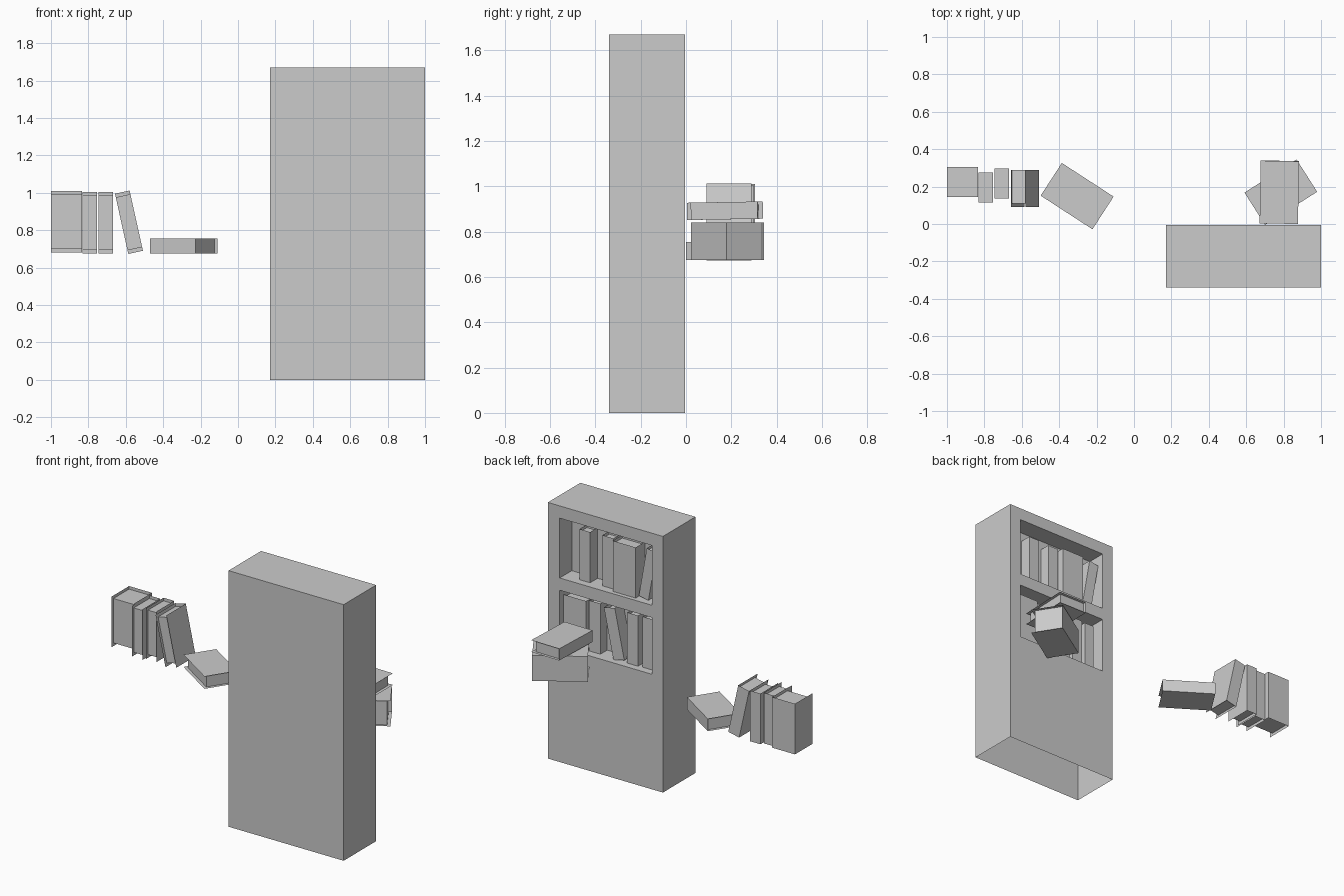
import bpy
from math import radians
from mathutils import Matrix

if "Cube" in bpy.data.objects:
    bpy.data.objects.remove(bpy.data.objects["Cube"])


def mesh_object(name, quads):
    """Make an object from a list of four-corner faces."""
    verts = [p for q in quads for p in q]
    faces = [tuple(range(4 * i, 4 * i + 4)) for i in range(len(quads))]
    me = bpy.data.meshes.new(name)
    me.from_pydata(verts, [], faces)
    ob = bpy.data.objects.new(name, me)
    bpy.context.collection.objects.link(ob)
    return ob


def x_quad(x, y0, y1, z0, z1):
    return [(x, y0, z0), (x, y1, z0), (x, y1, z1), (x, y0, z1)]


def y_quad(y, x0, x1, z0, z1):
    return [(x0, y, z0), (x1, y, z0), (x1, y, z1), (x0, y, z1)]


def z_quad(z, x0, x1, y0, y1):
    return [(x0, y0, z), (x1, y0, z), (x1, y1, z), (x0, y1, z)]


def book(name, loc, w=0.08, d=0.18, h=0.33, lean=0, turn=0):
    """Centred book, spine towards +y: thin wrapped cover and inset pages."""
    a, b, c, i = w / 2, d / 2, h / 2, 0.02
    quads = [
        # cover
        x_quad(-a, -b, b, -c, c), x_quad(a, b, -b, -c, c), y_quad(b, a, -a, -c, c),
        # pages
        y_quad(-b + i, -a, a, -c + i, c - i),
        z_quad(c - i, -a, a, -b + i, b),
        z_quad(-c + i, a, -a, -b + i, b),
    ]
    ob = mesh_object(name, quads)
    ob.matrix_world = (Matrix.Translation(loc) @ Matrix.Rotation(radians(turn), 4, 'Z')
                       @ Matrix.Rotation(radians(lean), 4, 'Y'))


# bookcase shell, open underneath, with two shelf recesses in the back face
X0, X1, XA, XB = 0.17, 1.0, 0.25, 0.915
Y0, Y1, YR, H = -0.34, -0.005, -0.13, 1.67
xs = [X0, XA, XB, X1]
zs = [0, 0.75, 1.12, 1.20, 1.59, H]
case = [y_quad(Y0, X0, X1, 0, H), x_quad(X0, Y1, Y0, 0, H),
        x_quad(X1, Y0, Y1, 0, H), z_quad(H, X0, X1, Y0, Y1)]
for i in range(3):
    for k in range(5):
        z0, z1 = zs[k], zs[k + 1]
        if i == 1 and k in (1, 3):
            case += [y_quad(YR, XB, XA, z0, z1),
                     x_quad(XA, YR, Y1, z0, z1), x_quad(XB, Y1, YR, z0, z1),
                     z_quad(z0, XA, XB, YR, Y1), z_quad(z1, XB, XA, YR, Y1)]
        else:
            case.append(y_quad(Y1, xs[i + 1], xs[i], z0, z1))
mesh_object("bookcase", case)

# shelved books: centre x, spine y, width, lean
upper = [(0.767, -0.053, 0.077, 0), (0.605, -0.06, 0.08, 0),
         (0.468, -0.032, 0.165, 0), (0.312, -0.05, 0.07, -10)]
lower = [(0.83, -0.04, 0.162, 0), (0.70, -0.06, 0.08, 0),
         (0.55, -0.045, 0.08, 12), (0.42, -0.05, 0.078, 0), (0.318, -0.055, 0.07, 0)]
for shelf, floor, row in (("upper", 1.20, upper), ("lower", 0.75, lower)):
    for n, (x, y, w, lean) in enumerate(row):
        lift = 0.168 if lean else 0.165
        book(f"{shelf}_shelf_book_{n}", (x, y - 0.09, floor + lift), w=w, lean=lean)

# loose standing row
book("loose_book_thick", (-0.917, 0.215, 0.845), w=0.165)
book("loose_book_thin_a", (-0.793, 0.185, 0.84), w=0.078)
book("loose_book_thin_b", (-0.707, 0.207, 0.84), w=0.076)
book("loose_book_leaning", (-0.583, 0.19, 0.843), d=0.2, lean=-12.5)

# lying books
book("flat_book", (-0.304, 0.149, 0.715), d=0.208, lean=90, turn=-33)
book("pile_book_thick", (0.785, 0.17, 0.758), w=0.165, d=0.205, lean=90, turn=32.5)
book("pile_book_thin", (0.777, 0.17, 0.892), w=0.076, d=0.205, h=0.335, lean=89, turn=89)
